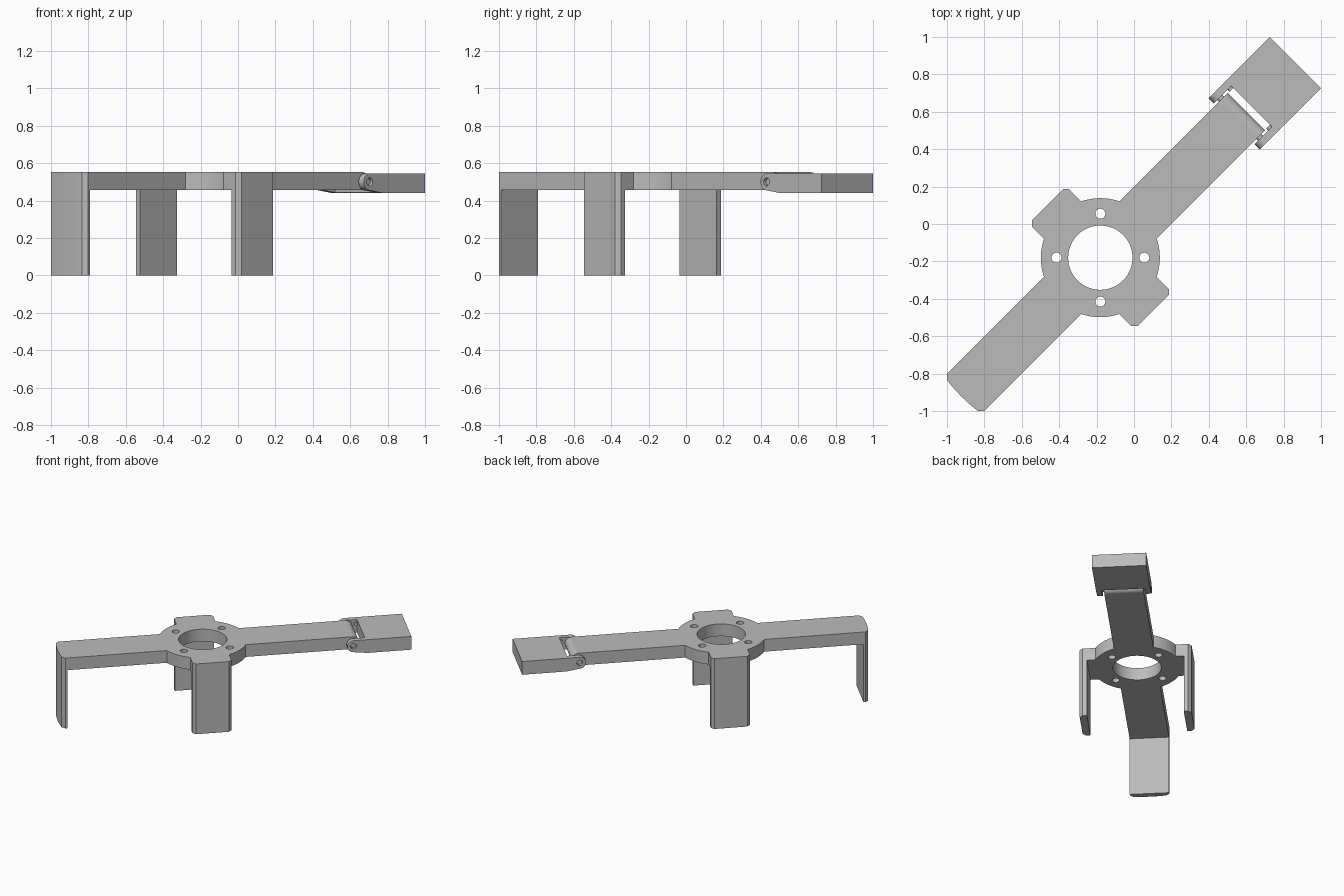
import bpy, bmesh
from math import pi, sin, cos, asin, radians, sqrt
from mathutils import Matrix, Vector

if "Cube" in bpy.data.objects:
    bpy.data.objects.remove(bpy.data.objects["Cube"])

# Work along the long arm, then turn everything diagonal about the hub
FRAME = Matrix.Translation((-0.18, -0.18, 0)) @ Matrix.Rotation(radians(45), 4, "Z")
BOTTOM, TOP = 0.456, 0.552
HALF = 0.141          # half width of arms and legs
HUB = 0.318           # hub radius
PIVOT, MID = 1.057, 0.5

grey = bpy.data.materials.new("plain grey")
grey.use_nodes = True
grey.diffuse_color = (0.5, 0.5, 0.5, 1)
grey.node_tree.nodes["Principled BSDF"].inputs["Base Color"].default_value = (0.5, 0.5, 0.5, 1)


def arc(cx, cy, r, start, end, n):
    return [(cx + r * cos(start + (end - start) * i / n),
             cy + r * sin(start + (end - start) * i / n)) for i in range(n + 1)]


def circle(cx, cy, r, n):
    return arc(cx, cy, r, 0, 2 * pi, n)[:-1]


def prism(name, outline, lo, hi, holes=(), sideways=False, mirror=False):
    """Extrude an outline with holes upward, or across the arm if sideways."""
    def place(p, h):
        return Vector((p[0], h, p[1])) if sideways else Vector((p[0], p[1], h))
    bm = bmesh.new()
    edges = []
    for loop in [outline, *holes]:
        vs = [bm.verts.new(place(p, lo)) for p in loop]
        edges += [bm.edges.new((vs[i - 1], vs[i])) for i in range(len(vs))]
    bmesh.ops.triangle_fill(bm, edges=edges, use_beauty=True)
    ext = bmesh.ops.extrude_face_region(bm, geom=bm.faces[:], use_keep_orig=True)
    moved = [g for g in ext["geom"] if isinstance(g, bmesh.types.BMVert)]
    bmesh.ops.translate(bm, verts=moved, vec=place((0, 0), hi - lo))
    bmesh.ops.recalc_face_normals(bm, faces=bm.faces[:])
    mesh = bpy.data.meshes.new(name)
    bm.to_mesh(mesh)
    bm.free()
    mesh.materials.append(grey)
    ob = bpy.data.objects.new(name, mesh)
    bpy.context.collection.objects.link(ob)
    ob.matrix_world = FRAME
    if mirror:
        ob.modifiers.new("Mirror", "MIRROR").use_axis = (False, True, False)
    bpy.ops.object.select_all(action="DESELECT")
    ob.select_set(True)
    bpy.context.view_layer.objects.active = ob
    bpy.ops.object.shade_smooth_by_angle(angle=radians(25))
    return ob


def tip(reach, bulge=0.0):
    """Chamfered arm end pointing along +x, listed from -y to +y."""
    c = HALF - 0.023
    crown = [(reach + bulge * (1 - (k / 4) ** 2), c * k / 4) for k in range(-4, 5)]
    return [(reach - 0.023, -HALF), *crown, (reach - 0.023, HALF)]


def turn(points, quarters):
    for _ in range(quarters):
        points = [(-y, x) for x, y in points]
    return points


# Frame plate: four arms joined by arcs of the hub ring
side_tip, end_tip = tip(0.4), tip(1.042, 0.008)
hinge_tip = [(PIVOT, -HALF), (PIVOT, HALF)]
join = asin(HALF / HUB)
outline = []
for q, end in enumerate([hinge_tip, side_tip, end_tip, side_tip]):
    outline += turn(end + arc(0, 0, HUB, join, pi / 2 - join, 12), q)
bolts = [circle(0.235 * cos(a), 0.235 * sin(a), 0.027, 20)
         for a in (pi / 4 + k * pi / 2 for k in range(4))]
prism("frame_plate", outline, BOTTOM, TOP, [circle(0, 0, 0.172, 64), *bolts])

# Legs hang below the plate ends
def leg_section(end, inner):
    return end + [(inner, HALF), (inner, -HALF)]

prism("side_legs", turn(leg_section(side_tip, 0.346), 1), 0, BOTTOM, mirror=True)
prism("end_leg", turn(leg_section(end_tip, 1.004), 2), 0, BOTTOM)

# Hinge: rounded arm end, pin, and prongs of the flap
prism("hinge_knuckle", circle(PIVOT, (TOP + BOTTOM) / 2, (TOP - BOTTOM) / 2, 32),
      -HALF, HALF, sideways=True)
prism("hinge_pin", circle(PIVOT, MID, 0.018, 20), -0.18, 0.18, sideways=True)
prong = arc(PIVOT, MID, 0.045, pi / 2, 1.42 * pi, 16) + [(1.155, 0.441), (1.155, 0.545)]
prism("flap_prongs", prong, 0.155, 0.194, [circle(PIVOT, MID, 0.022, 20)],
      sideways=True, mirror=True)
prism("hinge_stops", circle(1.13, 0.515, 0.014, 12), 0.138, 0.157,
      sideways=True, mirror=True)

# Folding flap
flap = [(1.143, 0.443), (1.155, 0.441), (1.474, 0.441), (1.474, 0.545), (1.143, 0.545)]
prism("flap", flap, -0.194, 0.194, sideways=True)
